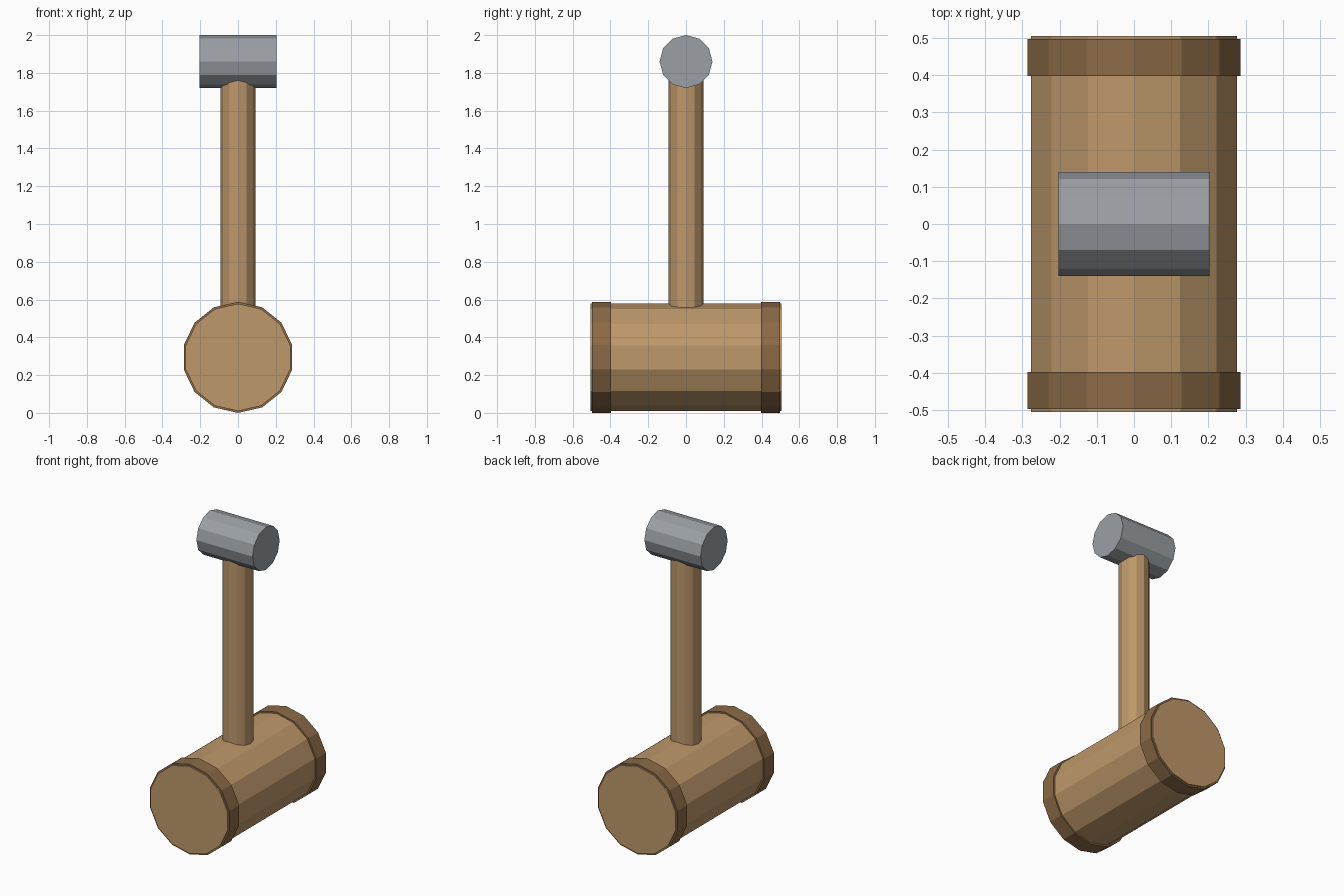
import bpy
import math
from mathutils import Matrix

if "Cube" in bpy.data.objects:
    bpy.data.objects.remove(bpy.data.objects["Cube"])


def material(name, srgb):
    lin = [((c / 255 + 0.055) / 1.055) ** 2.4 for c in srgb]
    m = bpy.data.materials.new(name)
    m.diffuse_color = (*lin, 1)
    m.use_nodes = True
    m.node_tree.nodes["Principled BSDF"].inputs["Base Color"].default_value = m.diffuse_color
    return m


wood = material("light wood", (190, 152, 106))
dark_wood = material("dark wood", (139, 106, 70))
steel = material("grey steel", (155, 160, 165))


def cylinder(name, sides, radius, length, centre, axis, mat):
    """Flat-shaded prism along an axis, with a corner pointing straight up."""
    bpy.ops.mesh.primitive_cylinder_add(vertices=sides, radius=radius, depth=length)
    ob = bpy.context.object
    ob.name = name
    turn = {"X": Matrix.Rotation(math.pi / 2, 4, "Y") @ Matrix.Rotation(math.pi / 2, 4, "Z"),
            "Y": Matrix.Rotation(math.pi / 2, 4, "X"),
            "Z": Matrix.Identity(4)}[axis]
    ob.data.transform(turn)
    ob.location = centre
    ob.data.materials.append(mat)
    return ob


HEAD_Z = 0.294

# Wooden mallet head with a raised band near each end
cylinder("head", 14, 0.284, 1.01, (0, 0, HEAD_Z), "Y", wood)
for side, label in ((-1, "front"), (1, "back")):
    cylinder(label + "_band", 14, 0.294, 0.1, (0, side * 0.447, HEAD_Z), "Y", dark_wood)

# Handle running from the head into the grip
cylinder("handle", 12, 0.092, 1.5, (0, 0, 1.07), "Z", wood)

# Steel cross grip
cylinder("grip", 12, 0.14, 0.405, (0, 0, 1.86), "X", steel)
